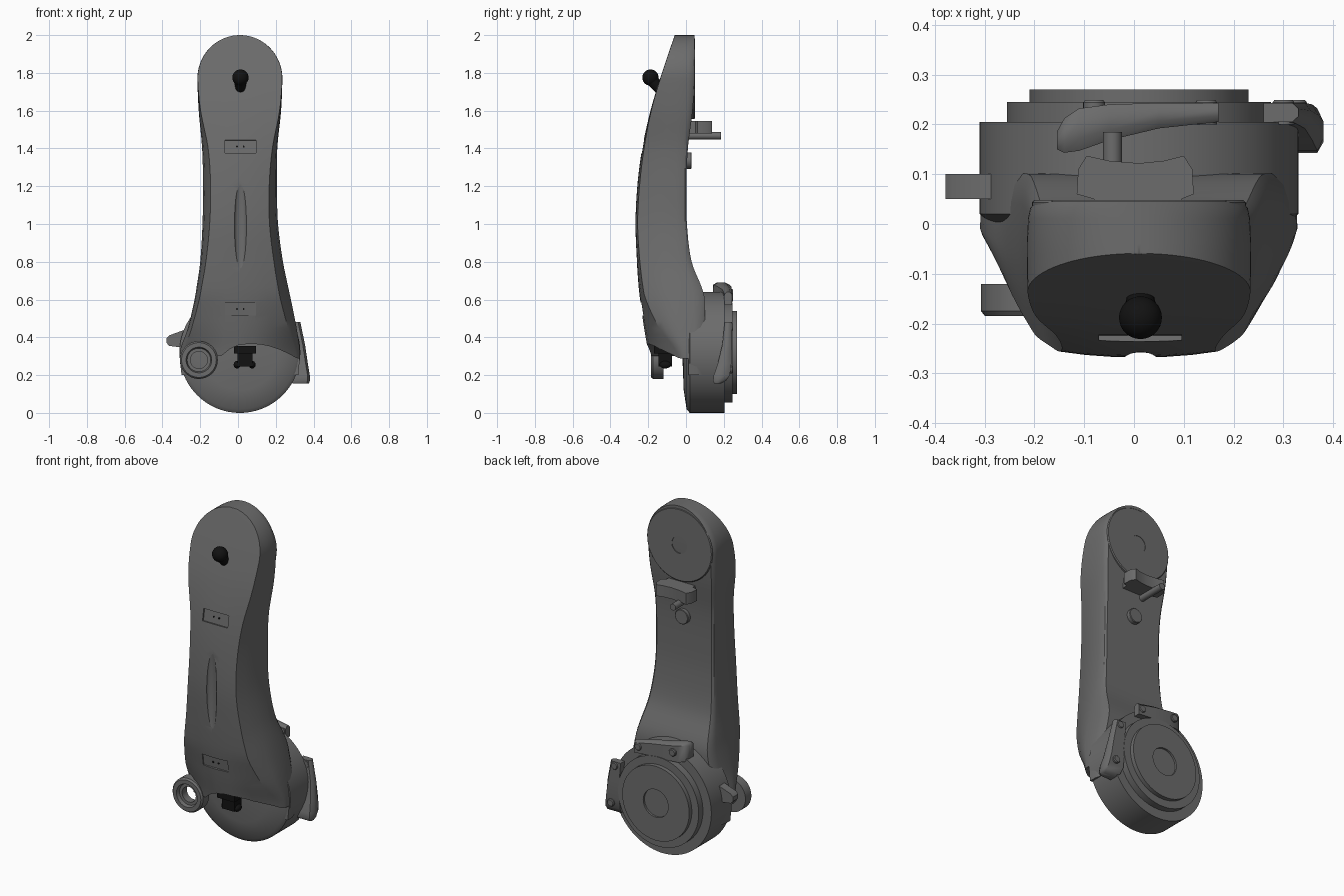
import bpy, bmesh, math
from mathutils import Matrix, Vector

if "Cube" in bpy.data.objects:
    bpy.data.objects.remove(bpy.data.objects["Cube"])


def material(name, v):
    m = bpy.data.materials.new(name)
    m.diffuse_color = (v, v, v, 1)
    m.use_nodes = True
    m.node_tree.nodes["Principled BSDF"].inputs["Base Color"].default_value = m.diffuse_color
    return m


GREY = material("dark grey", 0.15)
BLACK = material("black", 0.006)


def finish(name, bm, mat=GREY, angle=32):
    bmesh.ops.recalc_face_normals(bm, faces=bm.faces[:])
    me = bpy.data.meshes.new(name)
    bm.to_mesh(me)
    bm.free()
    me.materials.append(mat)
    ob = bpy.data.objects.new(name, me)
    bpy.context.collection.objects.link(ob)
    smooth(ob, angle)
    return ob


def smooth(ob, angle=32):
    bpy.ops.object.select_all(action='DESELECT')
    ob.select_set(True)
    bpy.context.view_layer.objects.active = ob
    bpy.ops.object.shade_smooth_by_angle(angle=math.radians(angle))


def loft(name, rings, mat=GREY, angle=32, cap=True, closed=False):
    bm = bmesh.new()
    vs = [[bm.verts.new(p) for p in r] for r in rings]
    n = len(vs[0])
    pairs = list(zip(vs, vs[1:])) + ([(vs[-1], vs[0])] if closed else [])
    for a, b in pairs:
        for i in range(n):
            j = (i + 1) % n
            bm.faces.new((a[i], a[j], b[j], b[i]))
    if cap and not closed:
        bm.faces.new(vs[0])
        bm.faces.new(vs[-1])
    return finish(name, bm, mat, angle)


def lathe(name, prof, cx, cz, mat=GREY, n=64, closed=False):
    """Turn (radius, y) points around an axis along y."""
    rings = [[(cx + r * math.cos(2 * math.pi * i / n), y, cz + r * math.sin(2 * math.pi * i / n))
              for i in range(n)] for r, y in prof]
    return loft(name, rings, mat, 32, True, closed)


def prism(name, pts, a, b, axis='y', mat=GREY):
    put = (lambda p, h: (p[0], h, p[1])) if axis == 'y' else (lambda p, h: (p[0], p[1], h))
    return loft(name, [[put(p, a) for p in pts], [put(p, b) for p in pts]], mat)


def box(name, c, size, rx=0, mat=GREY):
    bm = bmesh.new()
    bmesh.ops.create_cube(bm, size=1, matrix=Matrix.Translation(c) @ Matrix.Rotation(rx, 4, 'X')
                          @ Matrix.Diagonal((*size, 1)))
    return finish(name, bm, mat)


def ball(name, c, scale, mat=GREY):
    bm = bmesh.new()
    bmesh.ops.create_uvsphere(bm, u_segments=32, v_segments=24, radius=1,
                              matrix=Matrix.Translation(c) @ Matrix.Diagonal((*scale, 1)))
    return finish(name, bm, mat)


def cut(ob, cutter):
    m = ob.modifiers.new("cut", 'BOOLEAN')
    m.operation = 'DIFFERENCE'
    m.solver = 'EXACT'
    m.object = cutter
    bpy.context.view_layer.objects.active = ob
    bpy.ops.object.modifier_apply(modifier=m.name)
    bpy.data.objects.remove(cutter, do_unlink=True)


# Arm shell: z, crease left/right, side left/right, front y, crease depth, side y, back y
CX = 0.01
KEYS = [
    (0.20, -.280, .300, -.300, .320, -.185, .15, -.010, .10),
    (0.32, -.285, .305, -.308, .328, -.200, .15, -.010, .10),
    (0.45, -.245, .265, -.265, .310, -.222, .08, -.040, .10),
    (0.60, -.205, .225, -.230, .280, -.243, .03, -.050, .10),
    (0.66, -.194, .213, -.220, .267, -.250, .023, -.050, .085),
    (0.80, -.170, .190, -.200, .238, -.260, .016, -.050, .03),
    (1.00, -.150, .167, -.188, .212, -.268, .012, -.050, .005),
    (1.20, -.145, .165, -.185, .206, -.258, .012, -.050, .002),
    (1.40, -.158, .182, -.190, .208, -.232, .010, -.050, .010),
    (1.60, -.198, .220, -.208, .228, -.188, .004, -.045, .035),
    (1.77, -.214, .234, -.215, .235, -.137, .001, -.040, .045),
    (2.00, -.214, .234, -.215, .235, -.060, .001, -.040, .045),
]


def sample(z):
    i = max(k for k in range(len(KEYS) - 1) if KEYS[k][0] <= z + 1e-9)

    def slope(k, c):
        a, b = KEYS[max(k - 1, 0)], KEYS[min(k + 1, len(KEYS) - 1)]
        return (b[c] - a[c]) / (b[0] - a[0])
    a, b = KEYS[i], KEYS[i + 1]
    h = b[0] - a[0]
    t = (z - a[0]) / h
    return [(2*t**3 - 3*t**2 + 1) * a[c] + (t**3 - 2*t*t + t) * h * slope(i, c)
            + (3*t*t - 2*t**3) * b[c] + (t**3 - t*t) * h * slope(i + 1, c) for c in range(1, 9)]


def section(z, w=None):
    cl, cr, sl, sr, yf, d, ym, yb = sample(z)
    if w is not None:
        sl, sr = CX - w, CX + w
        cl, cr = CX - w * .995, CX + w * .995

    def half(c, s):
        c, s, yc = c - CX, s - CX, yf + d
        pts = [(.33 * c, yf + .1 * d), (.67 * c, yf + .42 * d), (c, yc),
               (c + .45 * (s - c), yc + .3 * (ym - yc)), (c + .8 * (s - c), yc + .63 * (ym - yc)),
               (s, ym), (s * .99, ym + .6 * (yb - ym)), (s * .97, ym + .85 * (yb - ym)), (s * .92, yb)]
        return [(CX + x, y, z) for x, y in pts]
    return [(CX, yf, z)] + half(cr, sr) + [(CX, yb, z)] + half(cl, sl)[::-1]


rings = [section(0.2 + 1.57 * i / 44) for i in range(44)]
for i in range(21):
    a = math.radians(89.3 * i / 20)
    rings.append(section(1.77 + 0.23 * math.sin(a), 0.225 * math.cos(a)))
shell = loft("arm_shell", rings)

# Cuts in the shell: arched lower opening, pivot seat, long groove, two pockets
arch = [(.45, .1), (.45, .27), (.31, .29), (.27, .312), (.22, .335), (.17, .352), (.12, .362),
        (.06, .366), (0, .358), (-.04, .34), (-.09, .3), (-.45, .3), (-.45, .1)]
cut(shell, prism("cutter", arch, -.5, .012))
cut(shell, lathe("cutter", [(.096, -.5), (.096, .012)], -.207, .28))
cut(shell, ball("cutter", (.013, -.27, .99), (.032, .022, .27)))
POCKETS = ((1.41, -.17), (.55, .12))
for z, tilt in POCKETS:
    cut(shell, box("cutter", (.0125, sample(z)[4], z), (.165, .024, .07), tilt))
smooth(shell)
for z, tilt in POCKETS:
    for x in (-.005, .03):
        y = sample(z)[4]
        lathe("pocket_pin", [(.005, y + .02), (.005, y + .008)], x, z, BLACK, 12)

# Pivot ring at the lower left
lathe("pivot_ring", [(.045, -.12), (.1, -.12), (.1, -.175), (.092, -.185), (.068, -.185),
                     (.062, -.165), (.045, -.165)], -.207, .28, closed=True)

# Stepped base drum
lathe("base_drum", [(.002, -.02), (.2, -.012), (.3, .003), (.32, .02), (.32, .205), (.265, .205),
                    (.265, .245), (.22, .245), (.22, .27), (.082, .27), (.082, .258), (.002, .258)],
      CX, .32, n=96)

# Round pads on the back of the arm
lathe("upper_pad", [(.215, 0), (.215, .043), (.21, .048), (.05, .048), (.05, .04), (.002, .04)], CX, 1.77)
lathe("small_pad", [(.043, -.03), (.043, .027), (.04, .03), (.002, .03)], CX, 1.335)

# Rear cable bracket with rod
prism("rear_bracket", [(-.08, 0), (-.08, .05), (-.115, .06), (-.112, .11), (-.095, .137), (-.05, .127),
                       (.01, .122), (.06, .127), (.1, .137), (.117, .11), (.12, .06), (.095, .05),
                       (.095, 0)], 1.478, 1.545, 'z')
lathe("rear_rod", [(.019, 0), (.019, .185)], -.043, 1.467, n=24)

# Curled clamp flaps on the drum, top and right, with bolts
FLAP = [(-.165, .28, .365, .15, .185), (-.15, .265, .37, .143, .212), (-.12, .26, .37, .147, .232),
        (-.06, .26, .36, .168, .24), (.04, .26, .345, .192, .243), (.16, .25, .32, .205, .243)]
PLACE = {"top": lambda t, r: (CX + t, .32 + r), "right": lambda t, r: (CX + r, .32 + t)}
for side, at in PLACE.items():
    rings = []
    for t, r0, r1, y0, y1 in FLAP:
        e = .3 * (y1 - y0)
        prof = [(r0, y0), (r1 - .012, y0), (r1, y0 + e), (r1, y1 - e), (r1 - .012, y1), (r0, y1)]
        rings.append([(at(t, r)[0], y, at(t, r)[1]) for r, y in prof])
    loft(side + "_flap", rings, angle=45)
    for t, r in ((-.09, .315), (.135, .29)):
        lathe(side + "_flap_bolt", [(.022, .2), (.022, .244), (.018, .249)], *at(t, r), n=24)

# Lug on the left of the drum
prism("left_lug", [(-.2, .3), (-.29, .345), (-.365, .355), (-.378, .37), (-.378, .395),
                   (-.365, .41), (-.31, .43), (-.28, .44), (-.2, .44)], .05, .1)

# Front knob on a tapered stem
ball("front_knob", (.013, -.188, 1.775), (.043, .043, .043), BLACK)
bm = bmesh.new()
axis = Vector((0, .055, -.07))
rot = axis.to_track_quat('Z', 'Y').to_matrix().to_4x4()
bmesh.ops.create_cone(bm, cap_ends=True, segments=24, radius1=.038, radius2=.024, depth=.09,
                      matrix=Matrix.Translation((.013, -.163, 1.742)) @ rot)
finish("knob_stem", bm, BLACK)

# Connector inside the lower opening
box("connector_block", (.037, -.11, .335), (.115, .12, .04), 0, BLACK)
box("connector_plug", (.037, -.11, .285), (.08, .07, .08), 0, BLACK)
for x in (-.005, .075):
    ball("connector_foot", (x, -.11, .255), (.018, .03, .02), BLACK)
